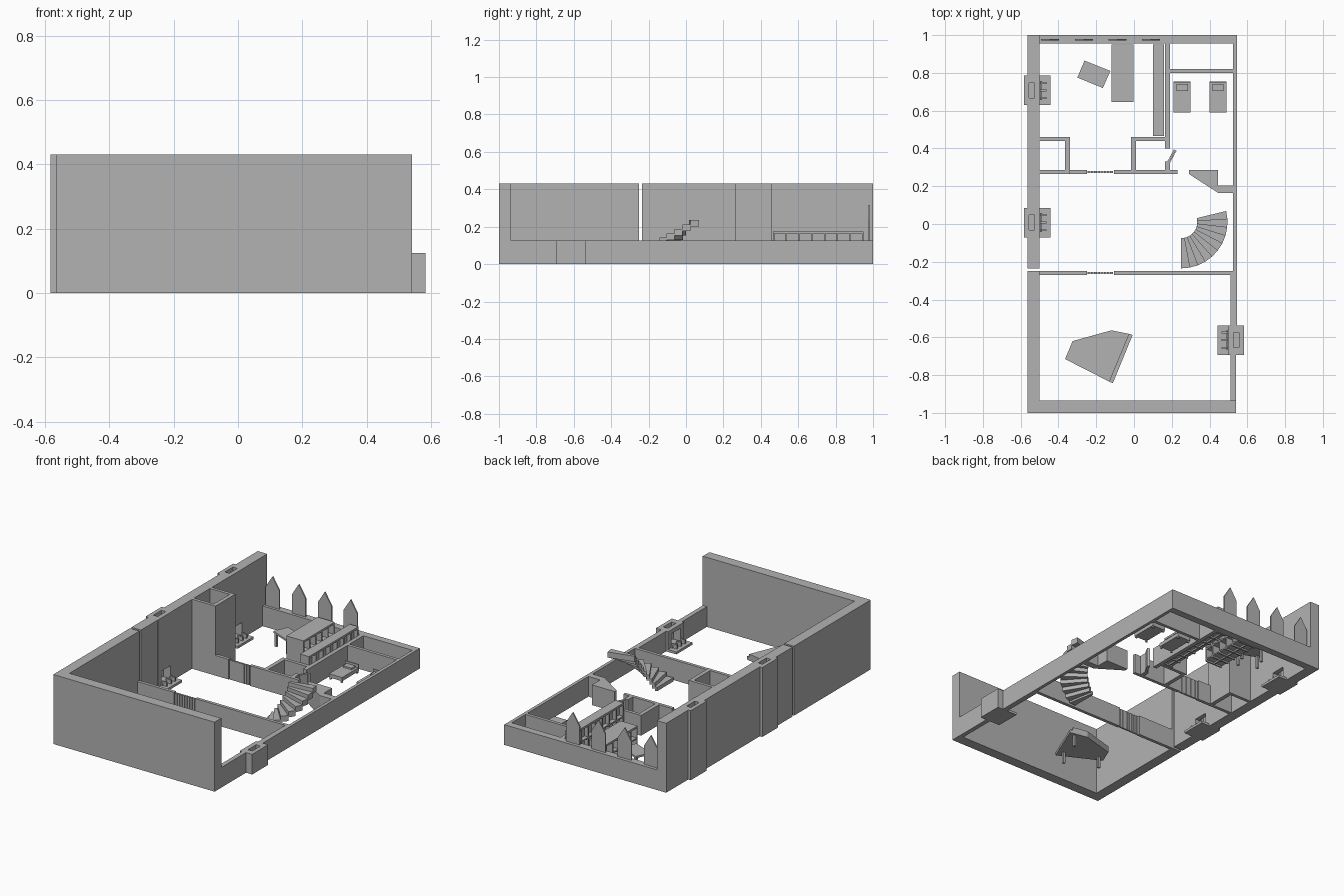
import bpy, math
from mathutils import Matrix, Vector

if "Cube" in bpy.data.objects:
    bpy.data.objects.remove(bpy.data.objects["Cube"])

stone = bpy.data.materials.new("plain_grey")
stone.use_nodes = True
GREY = (0.45, 0.45, 0.45, 1)
stone.diffuse_color = GREY
stone.node_tree.nodes["Principled BSDF"].inputs["Base Color"].default_value = GREY

LOW, TALL = 0.125, 0.43


def mesh_object(name, verts, faces):
    mesh = bpy.data.meshes.new(name)
    mesh.from_pydata(verts, [], faces)
    mesh.materials.append(stone)
    ob = bpy.data.objects.new(name, mesh)
    bpy.context.collection.objects.link(ob)
    return ob


def prism(name, outline, z0, z1):
    """Extrude a counter-clockwise plan outline from z0 to z1."""
    n = len(outline)
    verts = [(x, y, z0) for x, y in outline] + [(x, y, z1) for x, y in outline]
    faces = [list(range(n))[::-1], list(range(n, 2 * n))]
    faces += [[i, (i + 1) % n, (i + 1) % n + n, i + n] for i in range(n)]
    return mesh_object(name, verts, faces)


def box(name, x0, x1, y0, y1, z0, z1):
    return prism(name, [(x0, y0), (x1, y0), (x1, y1), (x0, y1)], z0, z1)


def wall(name, x0, x1, y0, y1, height=LOW):
    return box(name, x0, x1, y0, y1, 0, height)


def lancet(name, x, y, depth, half=0.047, z0=0.12, shoulder=0.24, apex=0.315):
    """Pointed window shape standing in the xz plane."""
    outline = [(-half, -z0), (-half, -shoulder), (0, -apex), (half, -shoulder), (half, -z0)]
    ob = prism(name, outline[::-1], -depth / 2, depth / 2)
    ob.data.flip_normals()
    ob.data.transform(Matrix.Translation((x, y, 0)) @ Matrix.Rotation(-math.pi / 2, 4, "X"))
    ob.data.flip_normals()
    return ob


def cut(target, cutter):
    mod = target.modifiers.new("cut", "BOOLEAN")
    mod.operation = "DIFFERENCE"
    mod.solver = "EXACT"
    mod.object = cutter
    cutter.hide_render = True
    cutter.hide_set(True)


# Front wall with pointed windows
front = wall("front_wall", -0.565, 0.54, -1, -0.935, TALL)
for x in (-0.355, -0.04, 0.27):
    cut(front, lancet("window_cutter", x, -0.968, 0.2))
    lancet("front_window_pane", x, -0.967, 0.02, 0.0475)

# Tall outer wall, in sections broken by the chimneys
for y0, y1 in ((-0.935, -0.25), (-0.235, -0.07), (0.085, 0.63), (0.785, 1)):
    wall("tall_side_wall", -0.565, -0.5, y0, y1, TALL)

# Low outer walls
wall("low_side_wall_front", 0.512, 0.54, -0.935, -0.69)
wall("low_side_wall_middle", 0.512, 0.545, -0.54, -0.25)
wall("low_side_wall_back", 0.525, 0.545, -0.25, 1)
wall("back_wall", -0.5, 0.525, 0.955, 1)
for x in (-0.445, -0.265, -0.087, 0.09):
    lancet("back_window_pane", x, 0.976, 0.008)

# Inner partitions
for y0, y1, right in ((-0.27, -0.25, 0.512), (0.265, 0.285, 0.23)):
    wall("partition", -0.5, -0.25, y0, y1)
    wall("partition", -0.105, right, y0, y1)
wall("bedroom_wall", 0.165, 0.19, 0.4, 0.955)
wall("bedroom_wall_stub", 0.165, 0.19, 0.285, 0.33)
wall("bedroom_back_wall", 0.19, 0.525, 0.8, 0.82)
wall("cupboard_side", -0.015, 0.01, 0.285, 0.46)
wall("cupboard_back", 0.01, 0.165, 0.44, 0.46)
wall("closet_front", -0.5, -0.34, 0.265, 0.285, TALL)
wall("closet_side", -0.365, -0.34, 0.285, 0.46, TALL)
wall("closet_back", -0.5, -0.365, 0.44, 0.46, TALL)


# Doors made of upright boards
def boards(name, count, step, y):
    for i in range(count):
        x = -0.245 + i * step
        box(name, x, x + step * 0.85, y - 0.006, y + 0.006, 0, 0.12)


for y in (-0.26, 0.275):
    boards("double_door_board", 8, 0.017, y)
door_dir = Vector((0.035, 0.065)).normalized()
side = Vector((-door_dir.y, door_dir.x)) * 0.008
for i in range(4):
    a = Vector((0.185, 0.33)) + door_dir * i * 0.018
    b = a + door_dir * 0.016
    prism("open_door_board", [a - side, b - side, b + side, a + side], 0, 0.12)


# Chimneys: shaft with flue, firebox, hearth and fire grate
def chimney(cx, cy, s, height):
    def span(u0, u1):
        return sorted((cx + s * u0, cx + s * u1))
    y0, y1 = cy - 0.078, cy + 0.078
    shaft = box("chimney", *span(-0.065, 0.018), y0, y1, 0, height)
    cut(shaft, box("flue_cutter", *span(-0.04, -0.01), cy - 0.04, cy + 0.04, 0.02, 1))
    cut(shaft, box("firebox_cutter", *span(-0.03, 0.1), cy - 0.045, cy + 0.045, 0.02, 0.1))
    box("hearth", *span(0.018, 0.075), y0, y1, 0, 0.015)
    box("grate_back", *span(0.02, 0.03), cy - 0.05, cy + 0.05, 0.015, 0.03)
    for dy in (-0.04, 0, 0.04):
        box("grate_bar", *span(0.02, 0.055), cy + dy - 0.005, cy + dy + 0.005, 0.015, 0.04)


chimney(-0.517, 0.707, 1, TALL)
chimney(-0.517, 0.007, 1, TALL)
chimney(0.517, -0.615, -1, LOW)

# Winding stair
STEPS = 10
for i in range(STEPS):
    a0, a1 = (math.radians(-90 + 104 * k / STEPS) for k in (i, i + 1))
    ring = [(0.085, a0), (0.245, a0), (0.245, a1), (0.085, a1)]
    outline = [(0.25 + r * math.cos(a), 0.01 + r * math.sin(a)) for r, a in ring]
    top = 0.0235 * (i + 1)
    prism("stair_step", outline, max(0, top - 0.035), top)
prism("stair_hall_pier", [(0.29, 0.265), (0.445, 0.165), (0.525, 0.165), (0.525, 0.205),
                          (0.445, 0.205), (0.445, 0.285), (0.29, 0.285)], 0, LOW)


# Open shelving units
def shelving(name, x0, x1, y0, y1, height, bays):
    t = 0.008
    box(name + "_top", x0, x1, y0, y1, height - 0.012, height)
    box(name + "_spine", (x0 + x1) / 2 - t / 2, (x0 + x1) / 2 + t / 2, y0, y1, 0, height - 0.012)
    for z in (0.01, height / 2):
        box(name + "_shelf", x0, x1, y0, y1, z, z + t)
    for i in range(bays + 1):
        y = y0 + (y1 - y0 - t) * i / bays
        box(name + "_upright", x0, x1, y, y + t, 0, height - 0.012)


shelving("bookcase", -0.12, -0.003, 0.645, 0.95, 0.16, 5)
shelving("sideboard", 0.1, 0.16, 0.465, 0.95, 0.175, 7)


# Tables on legs
def legged(name, outline, z0, z1, feet):
    prism(name + "_top", outline, z0, z1)
    for x, y in feet:
        box(name + "_leg", x - 0.007, x + 0.007, y - 0.007, y + 0.007, 0, z0)


desk = [(-0.3, 0.775), (-0.165, 0.72), (-0.125, 0.81), (-0.262, 0.865)]
mid = sum((Vector(p) for p in desk), Vector((0, 0))) / 4
legged("desk", desk, 0.08, 0.092, [Vector(p).lerp(mid, 0.2) for p in desk])

piano = [(-0.365, -0.715), (-0.13, -0.835), (-0.025, -0.582), (-0.12, -0.563), (-0.325, -0.62)]
legged("piano", piano, 0.07, 0.11, [(-0.32, -0.7), (-0.13, -0.79), (-0.05, -0.6)])
prism("piano_keyboard", [(-0.13, -0.835), (-0.112, -0.843), (-0.007, -0.587), (-0.025, -0.582)],
      0.07, 0.09)

# Beds
for x in (0.255, 0.445):
    box("mattress", x - 0.045, x + 0.045, 0.59, 0.755, 0.012, 0.035)
    box("headboard", x - 0.045, x + 0.045, 0.748, 0.755, 0.035, 0.055)
    box("pillow", x - 0.03, x + 0.03, 0.705, 0.742, 0.035, 0.045)
    for dx in (-0.038, 0.038):
        for y in (0.597, 0.748):
            box("bed_leg", x + dx - 0.005, x + dx + 0.005, y - 0.005, y + 0.005, 0, 0.012)
